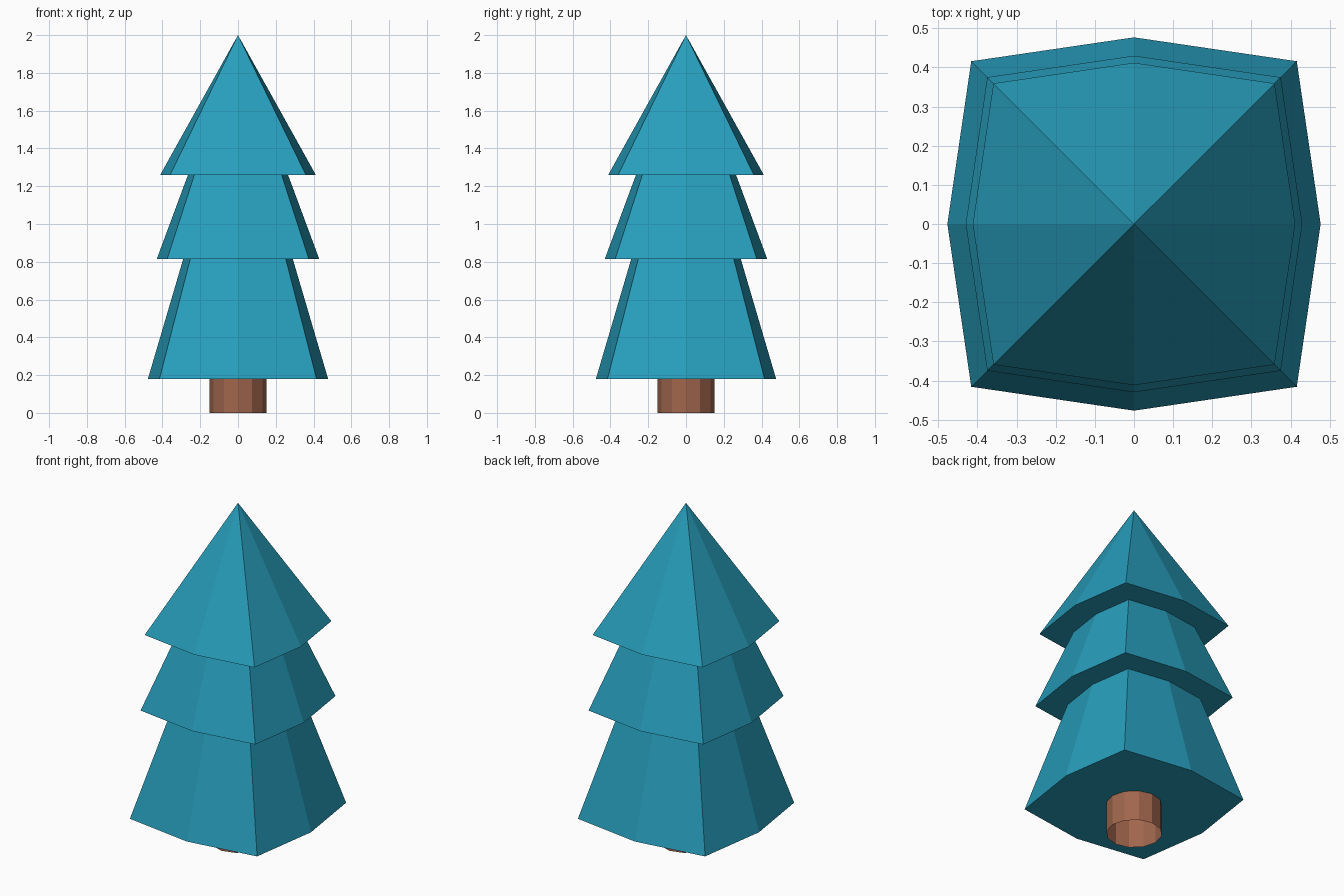
import bpy, bmesh, math

if "Cube" in bpy.data.objects:
    bpy.data.objects.remove(bpy.data.objects["Cube"])

TRUNK_R, LEAF_Z = 0.15, 0.18


def material(name, rgb):
    m = bpy.data.materials.new(name)
    m.diffuse_color = (*rgb, 1.0)
    m.use_nodes = True
    m.node_tree.nodes["Principled BSDF"].inputs["Base Color"].default_value = m.diffuse_color
    return m


def finish(bm, name, mat):
    me = bpy.data.meshes.new(name)
    bm.to_mesh(me)
    bm.free()
    me.materials.append(mat)
    bpy.context.collection.objects.link(bpy.data.objects.new(name, me))


def trunk_ring(bm, z):
    return [bm.verts.new((TRUNK_R * math.cos(k * math.tau / 12),
                          TRUNK_R * math.sin(k * math.tau / 12), z)) for k in range(12)]


def leaf_ring(bm, r, z):
    # bulged square: axis points at r, corners at 0.872 r in x and y
    out = []
    for k in range(8):
        rad = r * (0.872 * math.sqrt(2) if k % 2 else 1.0)
        a = k * math.tau / 8
        out.append(bm.verts.new((rad * math.cos(a), rad * math.sin(a), z)))
    return out


def bridge(bm, a, b):
    n = len(a)
    for k in range(n):
        j = (k + 1) % n
        bm.faces.new((a[k], a[j], b[j], b[k]))


def loop_edges(bm, ring):
    return [bm.edges.get((ring[k - 1], ring[k])) or bm.edges.new((ring[k - 1], ring[k]))
            for k in range(len(ring))]


teal = material("teal leaves", (0.0203, 0.342, 0.503))
brown = material("brown bark", (0.352, 0.133, 0.074))

# Trunk: open twelve-sided tube
bm = bmesh.new()
bridge(bm, trunk_ring(bm, 0), trunk_ring(bm, LEAF_Z))
finish(bm, "trunk", brown)

# Foliage: three stacked tiers as one stepped profile
bm = bmesh.new()
profile = [(0.477, LEAF_Z), (0.29, 0.815), (0.43, 0.815), (0.265, 1.26), (0.412, 1.26)]
rings = [leaf_ring(bm, r, z) for r, z in profile]
for low, high in zip(rings, rings[1:]):
    bridge(bm, low, high)
tip = bm.verts.new((0, 0, 2.0))
for k in range(8):
    bm.faces.new((rings[-1][k], rings[-1][(k + 1) % 8], tip))

# Underside of the lowest tier, reaching in to the trunk
edges = loop_edges(bm, rings[0]) + loop_edges(bm, trunk_ring(bm, LEAF_Z))
fill = bmesh.ops.triangle_fill(bm, use_beauty=True, edges=edges, normal=(0, 0, -1))
for f in fill["geom"]:
    if isinstance(f, bmesh.types.BMFace):
        f.normal_update()
        if f.normal.z > 0:
            f.normal_flip()
finish(bm, "foliage", teal)
